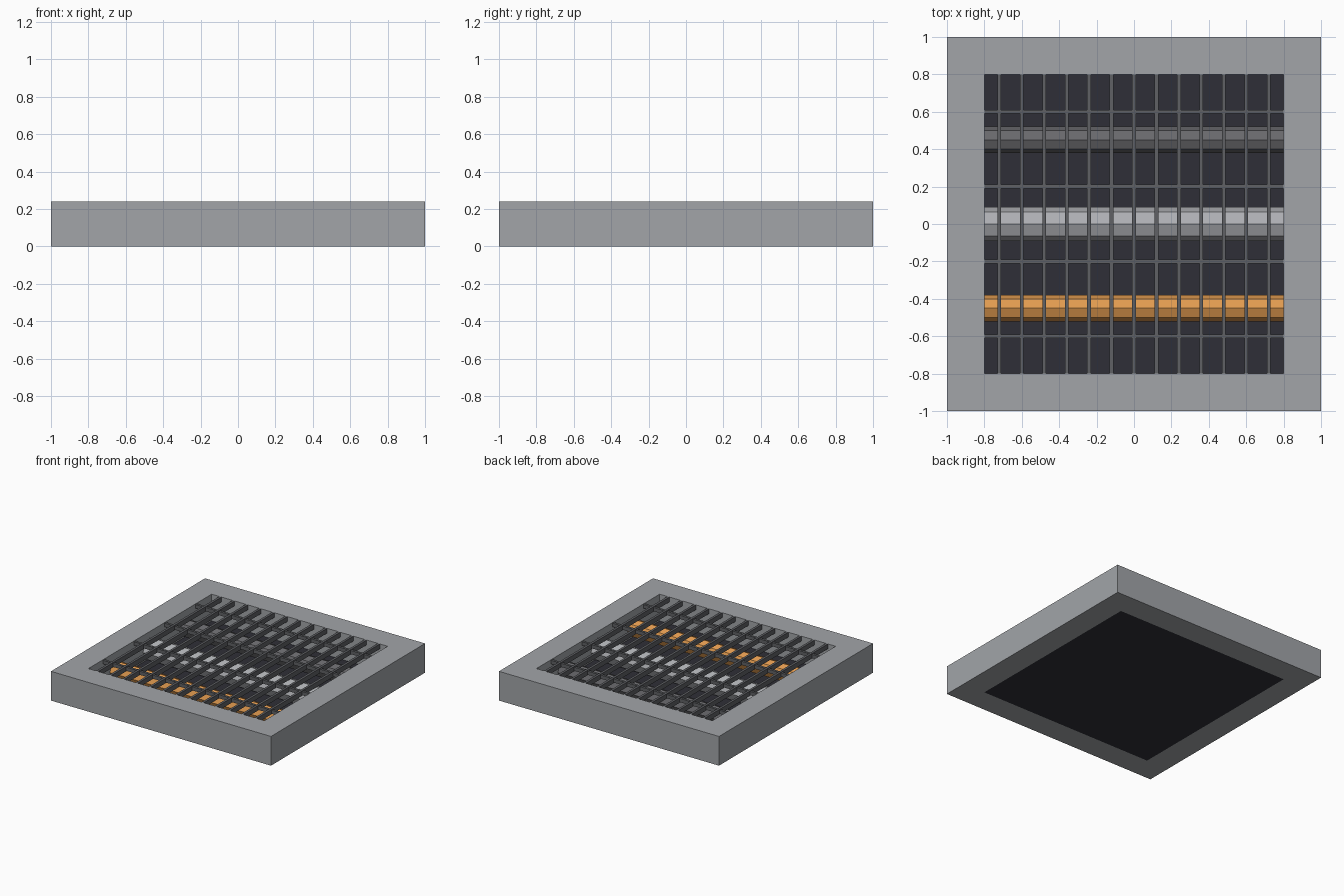
import bpy, bmesh, math
from mathutils import Matrix

if "Cube" in bpy.data.objects:
    bpy.data.objects.remove(bpy.data.objects["Cube"])

def material(name, rgb):
    m = bpy.data.materials.new(name)
    m.diffuse_color = (*rgb, 1)
    m.use_nodes = True
    m.node_tree.nodes["Principled BSDF"].inputs["Base Color"].default_value = m.diffuse_color
    return m

concrete = material("concrete grey", (0.36, 0.375, 0.395))
pit_dark = material("pit charcoal", (0.028, 0.028, 0.038))
steel = material("grate steel", (0.115, 0.12, 0.13))
iron = material("dark iron", (0.14, 0.14, 0.15))
silver = material("pale metal", (0.42, 0.43, 0.45))
copper = material("copper", (0.76, 0.33, 0.08))

def finish(bm, name, mat):
    bmesh.ops.recalc_face_normals(bm, faces=bm.faces)
    me = bpy.data.meshes.new(name)
    bm.to_mesh(me)
    bm.free()
    me.materials.append(mat)
    ob = bpy.data.objects.new(name, me)
    bpy.context.collection.objects.link(ob)
    return ob

def box(name, x0, x1, y0, y1, z0, z1, mat):
    bm = bmesh.new()
    mtx = Matrix.Translation(((x0+x1)/2, (y0+y1)/2, (z0+z1)/2)) @ Matrix.Diagonal((x1-x0, y1-y0, z1-z0, 1))
    bmesh.ops.create_cube(bm, size=1, matrix=mtx)
    return finish(bm, name, mat)

# Square concrete rim: outer and inner loops bridged into a hollow frame
H, OUT, IN = 0.24, 1.0, 0.8
bm = bmesh.new()
ring = [[bm.verts.new((sx*r, sy*r, z)) for sx, sy in ((-1, -1), (1, -1), (1, 1), (-1, 1))]
        for r, z in ((OUT, 0), (OUT, H), (IN, H), (IN, 0))]
for a in range(4):
    for i in range(4):
        j, b = (i+1) % 4, (a+1) % 4
        bm.faces.new((ring[a][i], ring[a][j], ring[b][j], ring[b][i]))
finish(bm, "concrete_frame", concrete)

# Pit floor
box("pit_floor", -IN, IN, -IN, IN, 0, 0.02, pit_dark)

# Three eight-sided pipes running across the pit
for name, y, r, mat in (("copper_pipe", -0.45, 0.07, copper),
                        ("pale_pipe", 0.0, 0.09, silver),
                        ("iron_pipe", 0.45, 0.07, iron)):
    bm = bmesh.new()
    bmesh.ops.create_cone(bm, cap_ends=True, segments=8, radius1=r, radius2=r, depth=2*IN,
                          matrix=Matrix.Translation((0, y, 0.1)) @ Matrix.Rotation(math.pi/2, 4, 'Y'))
    finish(bm, name, mat)

# Grate: long bars front to back, cross bars side to side
for i in range(-6, 7):
    box(f"grate_bar_{i+7}", 0.12*i-0.01, 0.12*i+0.01, -IN, IN, 0.2, H, steel)
for k, y in enumerate((-0.6, -0.2, 0.2, 0.6)):
    box(f"grate_cross_bar_{k+1}", -IN, IN, y-0.01, y+0.01, 0.205, H-0.005, steel)
